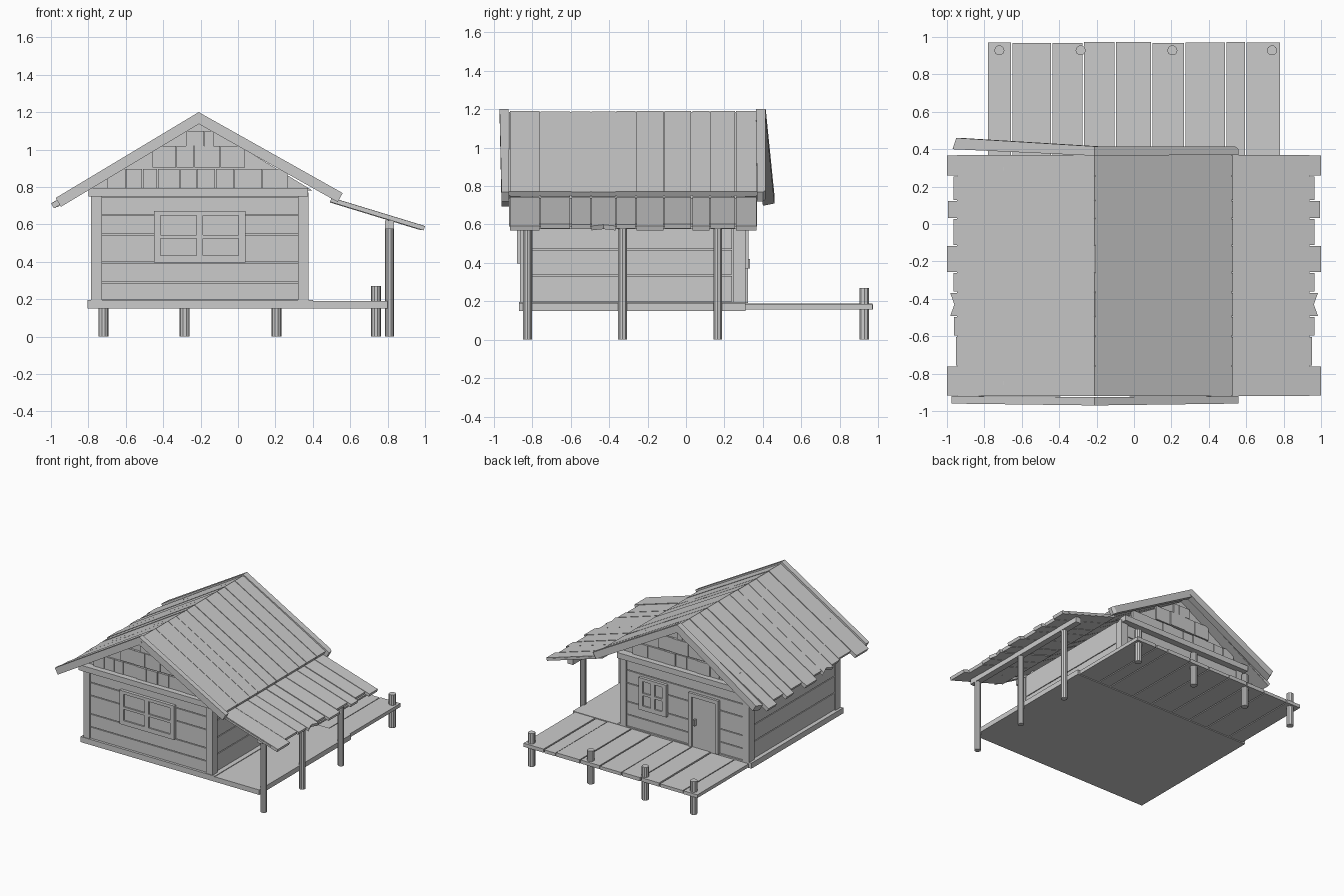
import bpy, bmesh, math, random
from mathutils import Vector

if "Cube" in bpy.data.objects:
    bpy.data.objects.remove(bpy.data.objects["Cube"])
random.seed(4)


def mesh_obj(name, bm):
    bmesh.ops.recalc_face_normals(bm, faces=bm.faces)
    me = bpy.data.meshes.new(name)
    bm.to_mesh(me)
    bm.free()
    ob = bpy.data.objects.new(name, me)
    bpy.context.collection.objects.link(ob)
    return ob


def prism(name, pts, offset):
    """Polygon of 3D points extruded by a vector."""
    bm = bmesh.new()
    a = [bm.verts.new(p) for p in pts]
    b = [bm.verts.new(Vector(p) + Vector(offset)) for p in pts]
    n = len(pts)
    bm.faces.new(a)
    bm.faces.new(b[::-1])
    for i in range(n):
        bm.faces.new((a[i], a[(i + 1) % n], b[(i + 1) % n], b[i]))
    return mesh_obj(name, bm)


def box(name, x0, x1, y0, y1, z0, z1):
    return prism(name, [(x0, y0, z0), (x1, y0, z0), (x1, y1, z0), (x0, y1, z0)], (0, 0, z1 - z0))


def post(name, x, y, r, h):
    ring = [(x + r * math.cos(a), y + r * math.sin(a), 0) for a in (math.tau * i / 10 for i in range(10))]
    return prism(name, ring, (0, 0, h))


def sloped(name, plan, line, t, drop=0.0):
    """Board with an (x, y) outline, laid on the slope line (x0, z0, slope)."""
    x0, z0, s = line
    n = Vector((-s, 0, 1)).normalized()
    return prism(name, [Vector((x, y, z0 + s * (x - x0))) - n * drop for x, y in plan], -n * t)


RX = -0.21
LEFT, RIGHT, PORCH = (RX, 1.19, 0.605), (RX, 1.19, -0.565), (0.53, 0.735, -0.305)

# roof planks: both outer edges share the same ragged ends
edges = [0.37, 0.257, 0.125, 0.03, -0.115, -0.26, -0.365, -0.495, -0.6, -0.76, -0.92]
ends = [1.0, 0.965, 0.995, 0.965, 1.0, 0.965, 0.985, 0.965, 0.953, 1.0]
for i, e in enumerate(ends):
    y1, y0 = edges[i] - 0.003, edges[i + 1] + 0.003
    tip = [(e, y0), (e, y1)]
    if i == 6:
        tip.insert(1, (e - 0.022, (y0 + y1) / 2))
    d = random.uniform(0, 0.005)
    sloped("roof_plank_left", [(-x, y) for x, y in tip] + [(RX, y1), (RX, y0)], LEFT, 0.03, d)
    sloped("porch_roof_plank", tip + [(0.5, y1), (0.5, y0)], PORCH, 0.024, d)
    sloped("roof_plank_right", [(RX, y0), (0.53, y0), (0.53, y1), (RX, y1)], RIGHT, 0.03, d * 0.6)


# sheets under the planks
def strip(a, b, y0=-0.92, y1=0.37):
    return [(a, y0), (b, y0), (b, y1), (a, y1)]


sloped("roof_sheet_left", strip(-0.95, RX), LEFT, 0.022, 0.007)
sloped("roof_sheet_right", strip(RX, 0.525), RIGHT, 0.022, 0.005)
sloped("porch_roof_sheet", strip(0.5, 0.94), PORCH, 0.016, 0.007)

# barge boards, the back left one has warped outward
UP_L, UP_R = (RX, 1.2, 0.6), (RX, 1.2, -0.562)
sloped("barge_front_left", [(-0.975, -0.96), (RX, -0.97), (RX, -0.925), (-0.975, -0.92)], UP_L, 0.055)
sloped("barge_front_right", [(RX, -0.97), (0.56, -0.96), (0.56, -0.92), (RX, -0.925)], UP_R, 0.055)
sloped("barge_back_left", [(-0.97, 0.40), (RX, 0.365), (RX, 0.415), (-0.95, 0.46)], UP_L, 0.055)
sloped("barge_back_right", [(RX, 0.365), (0.56, 0.37), (0.56, 0.40), (0.54, 0.415), (RX, 0.415)], UP_R, 0.055)

# floor and rear deck
box("house_floor", -0.805, 0.40, -0.87, 0.31, 0.15, 0.195)
box("porch_floor", 0.40, 0.80, -0.87, 0.31, 0.15, 0.19)
deck = [-0.785, -0.653, -0.44, -0.272, -0.1, 0.095, 0.272, 0.49, 0.597, 0.785]
for a, b in zip(deck, deck[1:]):
    box("deck_plank", a + 0.004, b - 0.004, 0.30, 0.97 + random.uniform(-0.003, 0.003), 0.157,
        0.185 + random.uniform(-0.003, 0.003))

# round posts and porch beam
for x in (-0.72, -0.285, 0.205, 0.738):
    post("deck_post", x, 0.928, 0.027, 0.27)
for y in (-0.825, -0.33, 0.165):
    post("porch_post", 0.81, y, 0.024, 0.62)
box("porch_beam", 0.785, 0.835, -0.88, 0.33, 0.575, 0.62)

# walls: core, planks with narrow gaps, corner boards
box("wall_core", -0.765, 0.355, -0.845, 0.29, 0.19, 0.79)
rows = [0.195, 0.29, 0.395, 0.545, 0.65, 0.75]
for a, b in zip(rows, rows[1:]):
    a, b = a + 0.003, b - 0.003
    box("front_wall_plank", -0.74, 0.325, -0.855, -0.84, a, b)
    box("back_wall_plank", -0.74, 0.325, 0.285, 0.302, a, b)
side = [0.195, 0.335, 0.47, 0.61, 0.79]
for a, b in zip(side, side[1:]):
    for x in (-0.775, 0.35):
        box("side_wall_plank", x, x + 0.015, -0.80, 0.24, a + 0.003, b - 0.003)
for x in (-0.785, 0.32):
    for y in (-0.865, 0.245):
        box("corner_board", x, x + 0.058, y, y + 0.065, 0.19, 0.77)

# gables: triangle, cross beam and rows of shingles
for end, s in (("front", -1), ("back", 1)):
    yw = -0.845 if s < 0 else 0.29
    prism(end + "_gable", [(-0.82, yw, 0.78), (0.40, yw, 0.78), (RX, yw, 1.15)], (0, -s * 0.03, 0))
    ys = sorted((yw - s * 0.02, yw + s * 0.06))
    box(end + "_gable_beam", -0.80, 0.375, *ys, 0.75, 0.795)
    for z0, z1, xs in ((0.795, 0.895, (-0.70, -0.60, -0.51, -0.43, -0.31, -0.22, -0.12, -0.02, 0.13, 0.27)),
                       (0.905, 1.018, (-0.46, -0.33, -0.235, -0.095, 0.04)),
                       (1.02, 1.10, (-0.28, -0.18, -0.13))):
        for a, b in zip(xs, xs[1:]):
            ys = sorted((yw - s * 0.005, yw + s * random.uniform(0.012, 0.02)))
            box(end + "_shingle", a + 0.002, b - 0.002, *ys, z0, z1)


# windows: outer frame with cross bars over a recessed pane
def window(name, x0, x1, z0, z1, yw, s):
    f = 0.036
    ya = sorted((yw - s * 0.01, yw + s * 0.03))
    xm, zm = (x0 + x1) / 2, (z0 + z1) / 2
    for a, b in ((x0, x0 + f), (xm - 0.018, xm + 0.018), (x1 - f, x1)):
        box(name + "_upright", a, b, *ya, z0, z1)
    for a, b in ((z0, z0 + f), (zm - 0.01, zm + 0.01), (z1 - f * 0.7, z1)):
        box(name + "_rail", x0 + 0.002, x1 - 0.002, *ya, a, b)
    box(name + "_pane", x0 + 0.01, x1 - 0.01, *sorted((yw - s * 0.01, yw + s * 0.018)), z0 + 0.01, z1 - 0.01)


window("front_window", -0.45, 0.04, 0.397, 0.672, -0.85, -1)
window("back_window", -0.05, 0.20, 0.37, 0.63, 0.295, 1)

# door with frame and handle
box("door", -0.49, -0.27, 0.28, 0.31, 0.19, 0.60)
for a, b, z0 in ((-0.515, -0.485, 0.19), (-0.275, -0.245, 0.19), (-0.515, -0.245, 0.595)):
    box("door_frame", a, b, 0.28, 0.322, z0, 0.625)
box("door_handle", -0.31, -0.295, 0.305, 0.332, 0.37, 0.42)
